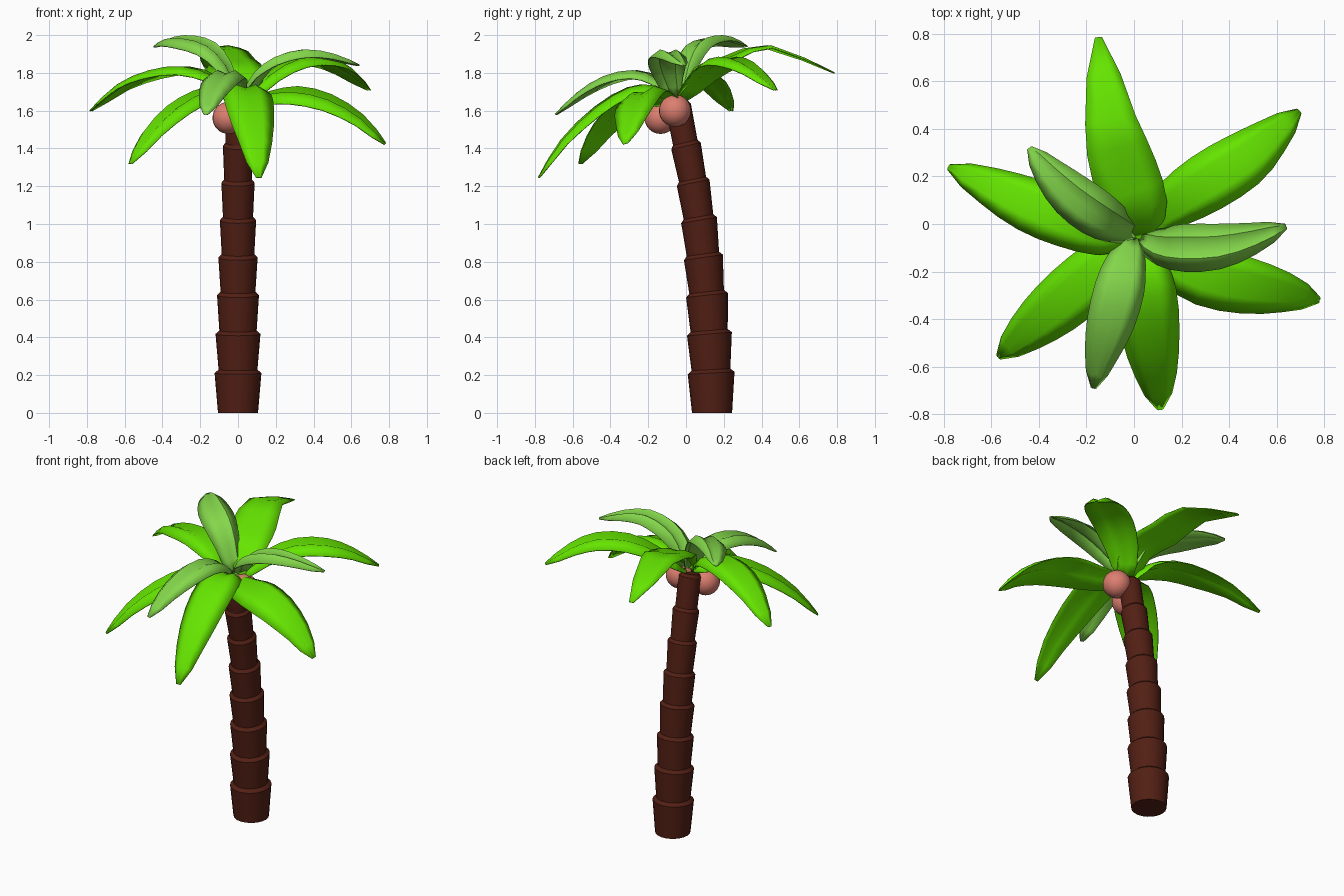
import bpy, bmesh, math
from mathutils import Vector

if "Cube" in bpy.data.objects:
    bpy.data.objects.remove(bpy.data.objects["Cube"])


def material(name, rgb):
    m = bpy.data.materials.new(name)
    m.diffuse_color = (*rgb, 1)
    m.use_nodes = True
    m.node_tree.nodes["Principled BSDF"].inputs["Base Color"].default_value = m.diffuse_color
    return m


BARK = material("bark", (0.085, 0.014, 0.007))
NUT = material("coconut_shell", (0.72, 0.21, 0.16))
GREEN = material("leaf_green", (0.13, 0.78, 0.0))
PALE = material("young_leaf_green", (0.23, 0.68, 0.07))


def finish(bm, name, mat, angle=40):
    bmesh.ops.recalc_face_normals(bm, faces=bm.faces)
    me = bpy.data.meshes.new(name)
    bm.to_mesh(me)
    bm.free()
    ob = bpy.data.objects.new(name, me)
    bpy.context.collection.objects.link(ob)
    me.materials.append(mat)
    bpy.ops.object.select_all(action='DESELECT')
    ob.select_set(True)
    bpy.context.view_layer.objects.active = ob
    bpy.ops.object.shade_smooth_by_angle(angle=math.radians(angle))
    return ob


# Leaning trunk of stacked flared segments: (y, z, flared top radius) per joint
joints = [(0.133, 0.22, 0.124), (0.124, 0.427, 0.119), (0.111, 0.632, 0.111),
          (0.092, 0.832, 0.104), (0.069, 1.029, 0.096), (0.038, 1.227, 0.088),
          (0.0, 1.422, 0.08), (-0.04, 1.63, 0.068)]
SIDES = 20
rings = [(0.138, 0.0, 0.106, 0.0)]
for i, (y, z, r) in enumerate(joints):
    tilt = math.radians(3 + 1.7 * i)
    rings.append((y, z - 0.009, r, tilt))
    rings.append((y - 0.018 * math.sin(tilt), z + 0.009, r * 0.83, tilt))
bm = bmesh.new()
loops = []
for y, z, r, tilt in rings:
    loops.append([])
    for k in range(SIDES):
        a = 2 * math.pi * k / SIDES
        loops[-1].append(bm.verts.new((r * math.cos(a),
                                       y + r * math.sin(a) * math.cos(tilt),
                                       z + r * math.sin(a) * math.sin(tilt))))
for lo, hi in zip(loops, loops[1:]):
    for k in range(SIDES):
        n = (k + 1) % SIDES
        bm.faces.new((lo[k], lo[n], hi[n], hi[k]))
bm.faces.new(loops[0])
bm.faces.new(loops[-1])
finish(bm, "trunk", BARK, 30)

# Coconuts
for i, p in enumerate([(-0.05, -0.135, 1.562), (0.085, -0.058, 1.6)]):
    bm = bmesh.new()
    bmesh.ops.create_uvsphere(bm, u_segments=24, v_segments=16, radius=0.085)
    bmesh.ops.translate(bm, verts=bm.verts, vec=p)
    finish(bm, f"coconut_{i + 1}", NUT)

# Leaf cross-section: (across, height) with a groove along the middle
SECTION = [(-1, -0.03), (-0.45, 0.012), (0, -0.008), (0.45, 0.012), (1, -0.03)]


def refine(pts):
    """Round a coarse path by adding a curved midpoint to each span."""
    out = [pts[0]]
    for i in range(len(pts) - 1):
        a, b = pts[max(i - 1, 0)], pts[min(i + 2, len(pts) - 1)]
        out += [(pts[i] + pts[i + 1]) * 0.5625 - (a + b) * 0.0625, pts[i + 1]]
    return out


def leaf(name, path, width, mat, roll=0.0, arch=1.0, base=0.3):
    pts = refine([Vector(p) for p in path])
    last = len(pts) - 1
    bm = bmesh.new()
    rows = []
    for i, p in enumerate(pts):
        t = i / last
        tan = (pts[min(i + 1, last)] - pts[max(i - 1, 0)]).normalized()
        side = Vector((-tan.y, tan.x, 0)).normalized()
        up = tan.cross(side)
        # width swells from the stalk and narrows to a blunt point
        s0 = max(math.sin(math.pi * t ** 0.9), 0) ** 0.8
        f = s0 + (1 - s0) * (base * (1 - t) + 0.1 * t)
        rows.append([bm.verts.new(p + side * (s * width * f) + up * (h * f * arch)
                                  + Vector((0, 0, roll * s * f))) for s, h in SECTION])
    for a, b in zip(rows, rows[1:]):
        for k in range(len(SECTION) - 1):
            bm.faces.new((a[k], a[k + 1], b[k + 1], b[k]))
    ob = finish(bm, name, mat, 60)
    sol = ob.modifiers.new("thickness", 'SOLIDIFY')
    sol.thickness = 0.006
    sol.offset = 0


# Six large leaves
leaf("back_leaf", [(0.03, -0.06, 1.66), (0.02, 0.06, 1.82), (-0.04, 0.22, 1.88),
                   (-0.1, 0.44, 1.94), (-0.15, 0.785, 1.8)], 0.14, GREEN, arch=0.4, base=0.4)
leaf("back_right_leaf", [(0.03, -0.04, 1.65), (0.15, 0.07, 1.78), (0.3, 0.17, 1.86),
                         (0.46, 0.27, 1.865), (0.58, 0.37, 1.81), (0.695, 0.475, 1.71)],
     0.125, GREEN)
leaf("right_leaf", [(0.02, -0.06, 1.65), (0.15, -0.15, 1.68), (0.3, -0.22, 1.7),
                    (0.48, -0.26, 1.66), (0.65, -0.29, 1.56), (0.78, -0.32, 1.425)],
     0.125, GREEN, roll=0.035)
leaf("front_leaf", [(0.01, -0.07, 1.66), (0.03, -0.17, 1.72), (0.05, -0.3, 1.71),
                    (0.07, -0.47, 1.61), (0.095, -0.65, 1.44), (0.11, -0.78, 1.245)],
     0.13, GREEN)
leaf("front_left_leaf", [(-0.01, -0.06, 1.66), (-0.1, -0.14, 1.71), (-0.2, -0.24, 1.69),
                         (-0.34, -0.36, 1.61), (-0.47, -0.47, 1.48), (-0.57, -0.56, 1.32)],
     0.125, GREEN)
leaf("left_leaf", [(-0.02, -0.05, 1.66), (-0.12, -0.04, 1.77), (-0.28, 0.02, 1.82),
                   (-0.45, 0.085, 1.8), (-0.62, 0.165, 1.73), (-0.78, 0.24, 1.6)],
     0.12, GREEN)

# Three smaller pale leaves on top
leaf("young_back_leaf", [(0.01, -0.04, 1.67), (-0.06, -0.01, 1.84), (-0.15, 0.04, 1.94),
                         (-0.26, 0.12, 1.975), (-0.36, 0.22, 1.975), (-0.44, 0.32, 1.94)],
     0.1, PALE, roll=-0.02)
leaf("young_right_leaf", [(0.03, -0.06, 1.67), (0.1, -0.09, 1.79), (0.2, -0.1, 1.87),
                          (0.35, -0.095, 1.91), (0.5, -0.06, 1.89), (0.64, -0.01, 1.84)],
     0.1, PALE)
leaf("young_front_leaf", [(0, -0.06, 1.67), (-0.03, -0.15, 1.76), (-0.06, -0.27, 1.8),
                          (-0.1, -0.42, 1.77), (-0.14, -0.56, 1.69), (-0.17, -0.69, 1.58)],
     0.105, PALE)
